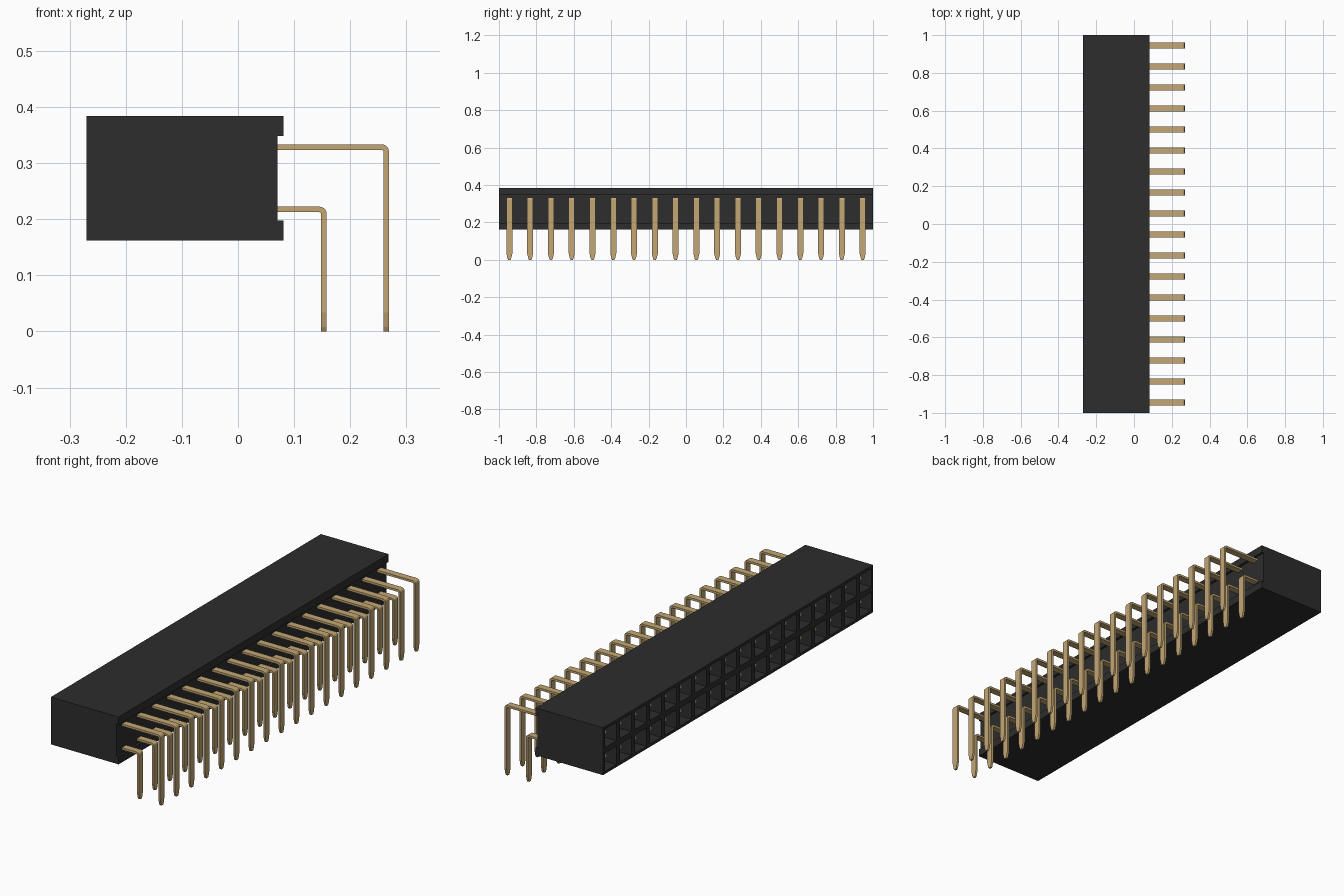
import bpy, bmesh
from math import sin, cos, pi
from mathutils import Vector

if "Cube" in bpy.data.objects:
    bpy.data.objects.remove(bpy.data.objects["Cube"])

COLUMNS = 18
PITCH = 2 / COLUMNS
MID_Z = 0.273
FACE_X = -0.27


def material(name, rgb):
    m = bpy.data.materials.new(name)
    m.use_nodes = True
    colour = (*rgb, 1)
    m.diffuse_color = colour
    m.node_tree.nodes["Principled BSDF"].inputs["Base Color"].default_value = colour
    return m


black = material("black plastic", (0.026, 0.026, 0.026))
gold = material("gold metal", (0.55, 0.39, 0.175))


def finish(bm, name, mat):
    bmesh.ops.recalc_face_normals(bm, faces=bm.faces)
    mesh = bpy.data.meshes.new(name)
    bm.to_mesh(mesh)
    bm.free()
    mesh.materials.append(mat)
    obj = bpy.data.objects.new(name, mesh)
    bpy.context.collection.objects.link(obj)
    return obj


# Housing: channel-backed profile extruded along y
bm = bmesh.new()
top, lip, back, groove = 0.111, 0.075, 0.081, 0.07
half = [(FACE_X, top), (back, top), (back, lip), (groove, lip)]
profile = half + [(x, -z) for x, z in reversed(half)]
end = bm.faces.new([bm.verts.new((x, -1, MID_Z + z)) for x, z in profile])
ext = bmesh.ops.extrude_face_region(bm, geom=[end])["geom"]
bmesh.ops.translate(bm, vec=(0, 2, 0),
                    verts=[v for v in ext if isinstance(v, bmesh.types.BMVert)])
bmesh.ops.recalc_face_normals(bm, faces=bm.faces)


def on_face(e):
    return all(v.co.x < FACE_X + 0.001 for v in e.verts)


# Divide the mating face into cells, then sink a square socket in each
cuts = [((0, -1 + i * PITCH, 0), (0, 1, 0)) for i in range(1, COLUMNS)]
cuts.append(((0, 0, MID_Z), (0, 0, 1)))
for co, no in cuts:
    faces = [f for f in bm.faces if on_face(f)]
    edges = [e for e in bm.edges if on_face(e)]
    verts = [v for v in bm.verts if v.co.x < FACE_X + 0.001]
    bmesh.ops.bisect_plane(bm, geom=verts + edges + faces, plane_co=co, plane_no=no)
cells = [f for f in bm.faces if on_face(f)]
bmesh.ops.inset_individual(bm, faces=cells, thickness=0.018)
sunk = bmesh.ops.extrude_discrete_faces(bm, faces=cells)["faces"]
bmesh.ops.translate(bm, vec=(0.13, 0, 0), verts=list({v for f in sunk for v in f.verts}))
finish(bm, "housing", black)


# Pins: flat strip bent through a right angle, with a tapered tip
def pin_mesh(bm, y, leg_x, z):
    t, w, r = 0.005, 0.016, 0.008
    stations = [(Vector((FACE_X + 0.03, y, z)), Vector((0, 0, 1)), w)]
    for i in range(6):
        a = pi / 2 * (1 - i / 5)
        n = Vector((cos(a), 0, sin(a)))
        stations.append((Vector((leg_x - r, y, z - r)) + n * r, n, w))
    for tip_z, width in ((0.034, w), (0.008, 0.010), (0, 0.006)):
        stations.append((Vector((leg_x, y, tip_z)), Vector((1, 0, 0)), width))
    rings = []
    for c, n, width in stations:
        side = Vector((0, width, 0))
        rings.append([bm.verts.new(c + n * t * a + side * b)
                      for a, b in ((1, 1), (1, -1), (-1, -1), (-1, 1))])
    for p, q in zip(rings, rings[1:]):
        for i in range(4):
            j = (i + 1) % 4
            bm.faces.new((p[i], p[j], q[j], q[i]))
    bm.faces.new(rings[0])
    bm.faces.new(rings[-1])


for name, leg_x, z in (("upper_pins", 0.264, MID_Z + PITCH / 2),
                       ("lower_pins", 0.153, MID_Z - PITCH / 2)):
    bm = bmesh.new()
    for i in range(COLUMNS):
        pin_mesh(bm, -1 + (i + 0.5) * PITCH, leg_x, z)
    finish(bm, name, gold)
